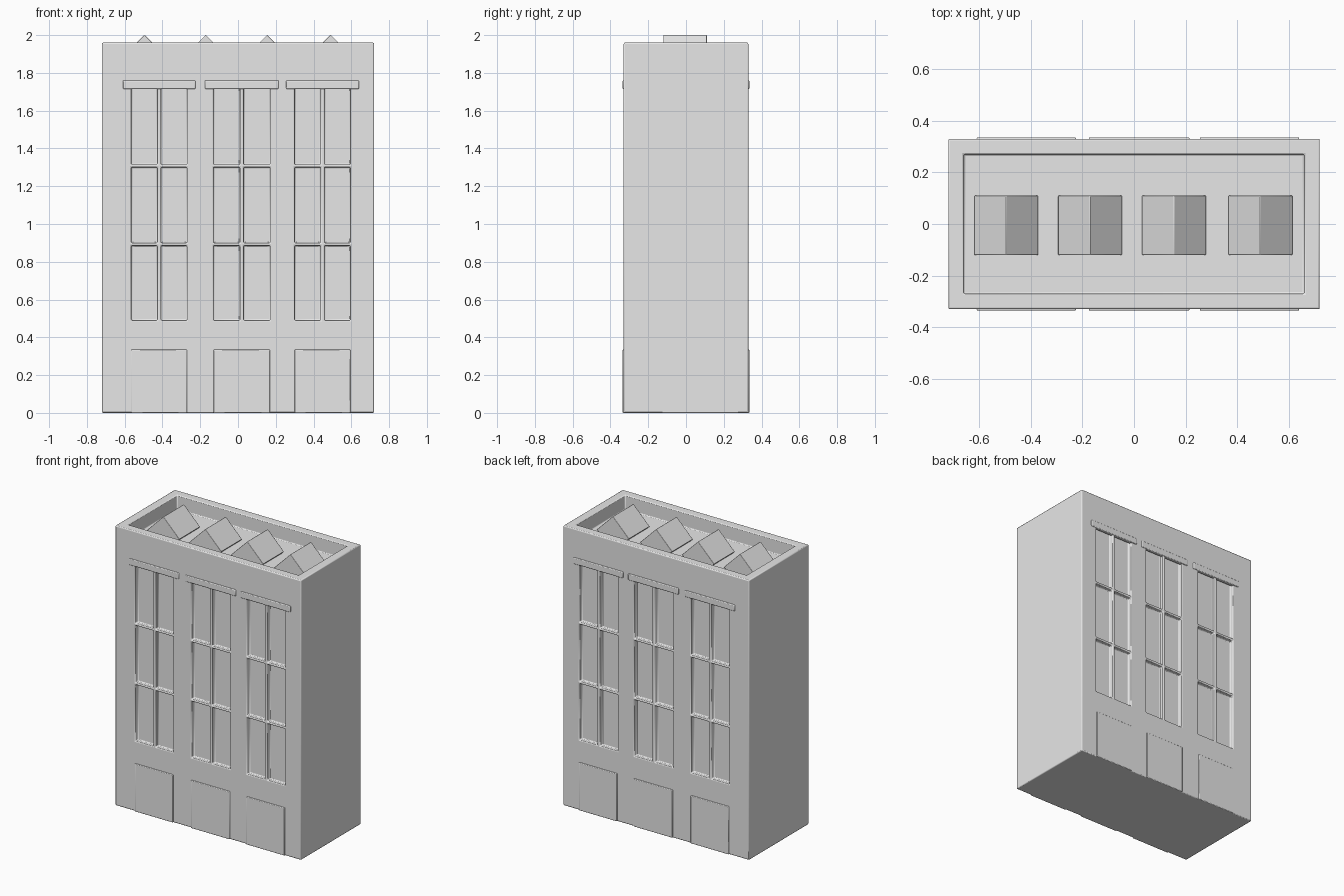
import bpy
import bmesh
import math
from mathutils import Matrix

if "Cube" in bpy.data.objects:
    bpy.data.objects.remove(bpy.data.objects["Cube"], do_unlink=True)

stone = bpy.data.materials.new("pale_grey")
stone.use_nodes = True
stone.diffuse_color = (0.8, 0.8, 0.8, 1)
stone.node_tree.nodes["Principled BSDF"].inputs["Base Color"].default_value = (0.8, 0.8, 0.8, 1)


def boxes(name, spans, tilt=0):
    """One object made of boxes, each given as (x0, x1, y0, y1, z0, z1)."""
    bm = bmesh.new()
    for x0, x1, y0, y1, z0, z1 in spans:
        centre = Matrix.Translation(((x0 + x1) / 2, (y0 + y1) / 2, (z0 + z1) / 2))
        size = Matrix.Diagonal((x1 - x0, y1 - y0, z1 - z0, 1))
        bmesh.ops.create_cube(bm, size=1, matrix=centre @ Matrix.Rotation(tilt, 4, "Y") @ size)
    mesh = bpy.data.meshes.new(name)
    bm.to_mesh(mesh)
    bm.free()
    mesh.materials.append(stone)
    obj = bpy.data.objects.new(name, mesh)
    bpy.context.collection.objects.link(obj)
    return obj


def soften(obj, width, segments=2):
    bevel = obj.modifiers.new("soft_edges", "BEVEL")
    bevel.width, bevel.segments = width, segments
    bevel.limit_method = "ANGLE"
    bpy.ops.object.select_all(action="DESELECT")
    obj.select_set(True)
    bpy.context.view_layer.objects.active = obj
    bpy.ops.object.shade_smooth_by_angle(angle=math.radians(50))


HALF_X, HALF_Y, TOP = 0.72, 0.33, 1.96
RIM, FLOOR, RECESS, BAR = 0.06, 1.86, 0.03, 0.01
bays = [(-0.565, -0.27), (-0.13, 0.17), (0.30, 0.595)]
rows = [(0.49, 0.885), (0.90, 1.30), (1.315, 1.735)]

# Building shell with a sunken roof and recessed window panes
building = boxes("building", [(-HALF_X, HALF_X, -HALF_Y, HALF_Y, 0, TOP)])
cuts = [(-HALF_X + RIM, HALF_X - RIM, -HALF_Y + RIM, HALF_Y - RIM, FLOOR, TOP + 0.1)]
for x0, x1 in bays:
    middle = (x0 + x1) / 2
    for z0, z1 in rows:
        for a, b in ((x0, middle - BAR), (middle + BAR, x1)):
            cuts.append((a, b, -HALF_Y - 0.1, -HALF_Y + RECESS, z0, z1))
            cuts.append((a, b, HALF_Y - RECESS, HALF_Y + 0.1, z0, z1))
cutter = boxes("recess_cutter", cuts)
cutter.hide_render = True
carve = building.modifiers.new("carve", "BOOLEAN")
carve.object, carve.solver = cutter, "EXACT"
bpy.context.view_layer.objects.active = building
bpy.ops.object.modifier_apply(modifier=carve.name)
bpy.data.objects.remove(cutter, do_unlink=True)
soften(building, 0.006)

# Door panels and lintels, standing slightly proud of both long walls
for label, x0, x1 in (("left", *bays[2]), ("middle", *bays[1]), ("right", *bays[0])):
    for wall, side in (("front", -1), ("back", 1)):
        y0, y1 = sorted((side * (HALF_Y - 0.02), side * (HALF_Y + 0.006)))
        door = boxes(f"{wall}_{label}_door", [(x0, x1, y0, y1, 0, 0.335)])
        soften(door, 0.004)
        lintel = boxes(f"{wall}_{label}_lintel", [(x0 - 0.045, x1 + 0.045, y0, y1, 1.715, 1.76)])
        soften(lintel, 0.005)

# Ridged skylights, each a box lying on its edge
HALF_SIDE = 0.125 / math.sqrt(2)
for number, x in enumerate((-0.495, -0.17, 0.155, 0.49), 1):
    skylight = boxes(f"skylight_{number}", [(x - HALF_SIDE, x + HALF_SIDE, -0.12, 0.11,
                     1.876 - HALF_SIDE, 1.876 + HALF_SIDE)], math.radians(45))
    soften(skylight, 0.003)
